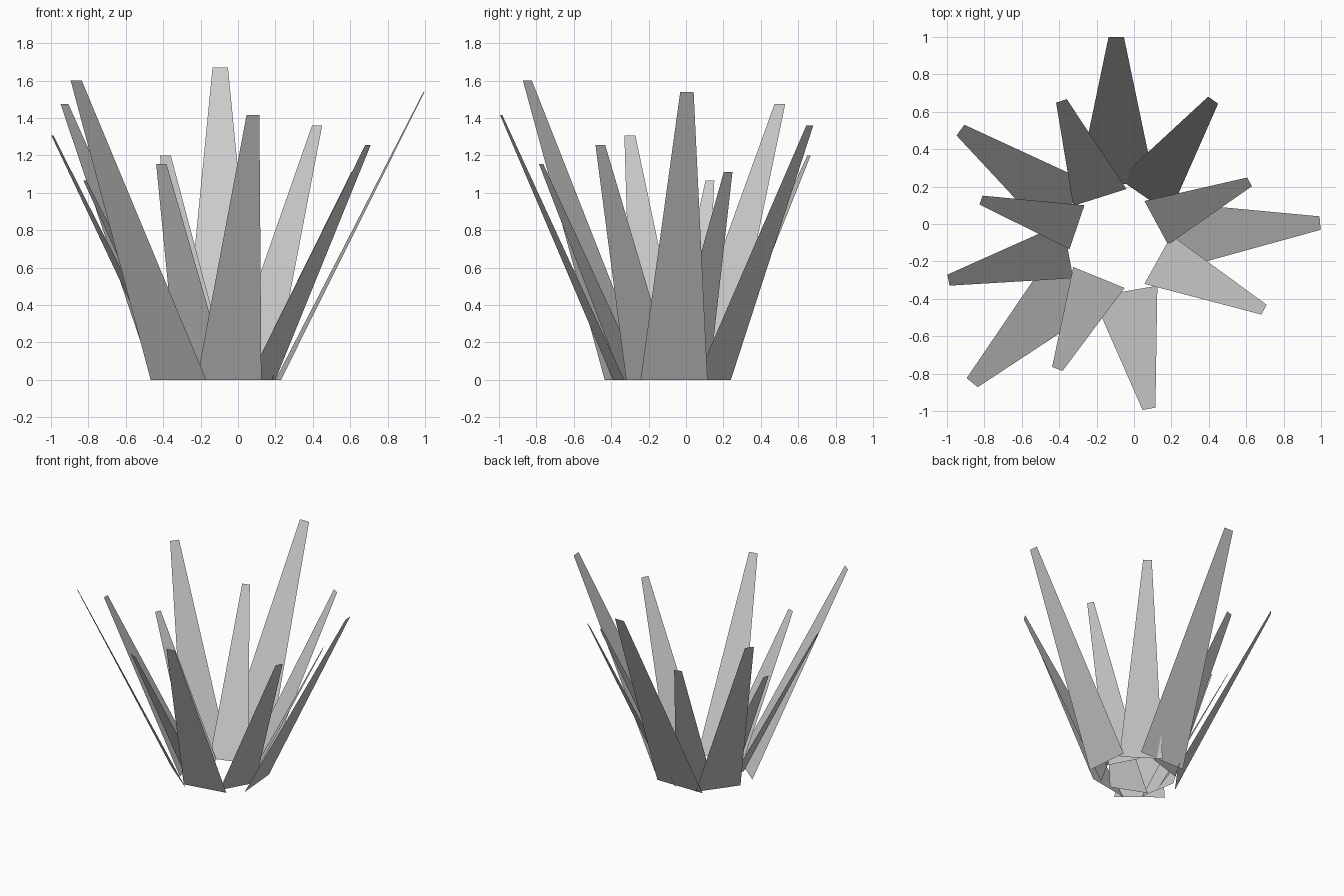
import bpy
from mathutils import Vector

# Each leaf is one flat tapering blade leaning outwards:
# base corner 1 (x, y), base corner 2 (x, y), middle of tip (x, y, z)
LEAVES = [
    ((-0.30, 0.215), (0.11, 0.215), (-0.095, 1.00, 1.67)),
    ((-0.08, 0.24), (0.19, 0.055), (0.423, 0.662, 1.36)),
    ((0.056, 0.123), (0.182, -0.11), (0.618, 0.225, 1.11)),
    ((0.20, 0.115), (0.23, -0.243), (0.995, 0.005, 1.54)),
    ((0.20, -0.06), (0.056, -0.32), (0.695, -0.458, 1.255)),
    ((0.125, -0.33), (-0.22, -0.39), (0.08, -0.988, 1.415)),
    ((-0.05, -0.342), (-0.325, -0.23), (-0.41, -0.775, 1.155)),
    ((-0.17, -0.435), (-0.467, -0.195), (-0.865, -0.848, 1.60)),
    ((-0.325, -0.29), (-0.38, 0.005), (-0.992, -0.30, 1.305)),
    ((-0.345, -0.135), (-0.265, 0.10), (-0.818, 0.128, 1.065)),
    ((-0.453, -0.06), (-0.245, 0.225), (-0.928, 0.502, 1.475)),
    ((-0.325, 0.097), (-0.04, 0.187), (-0.388, 0.658, 1.20)),
]
TAPER = 0.2  # tip width as a share of base width


def add_leaf(name, a, b, tip):
    a, b, tip = Vector((*a, 0)), Vector((*b, 0)), Vector(tip)
    half = (b - a) * TAPER / 2
    mesh = bpy.data.meshes.new(name)
    # wound so the normal faces outwards
    mesh.from_pydata([a, b, tip + half, tip - half], [], [(3, 2, 1, 0)])
    mesh.update()
    bpy.context.collection.objects.link(bpy.data.objects.new(name, mesh))


# Ring of grass blades
for i, leaf in enumerate(LEAVES, 1):
    add_leaf(f"grass_blade_{i}", *leaf)
